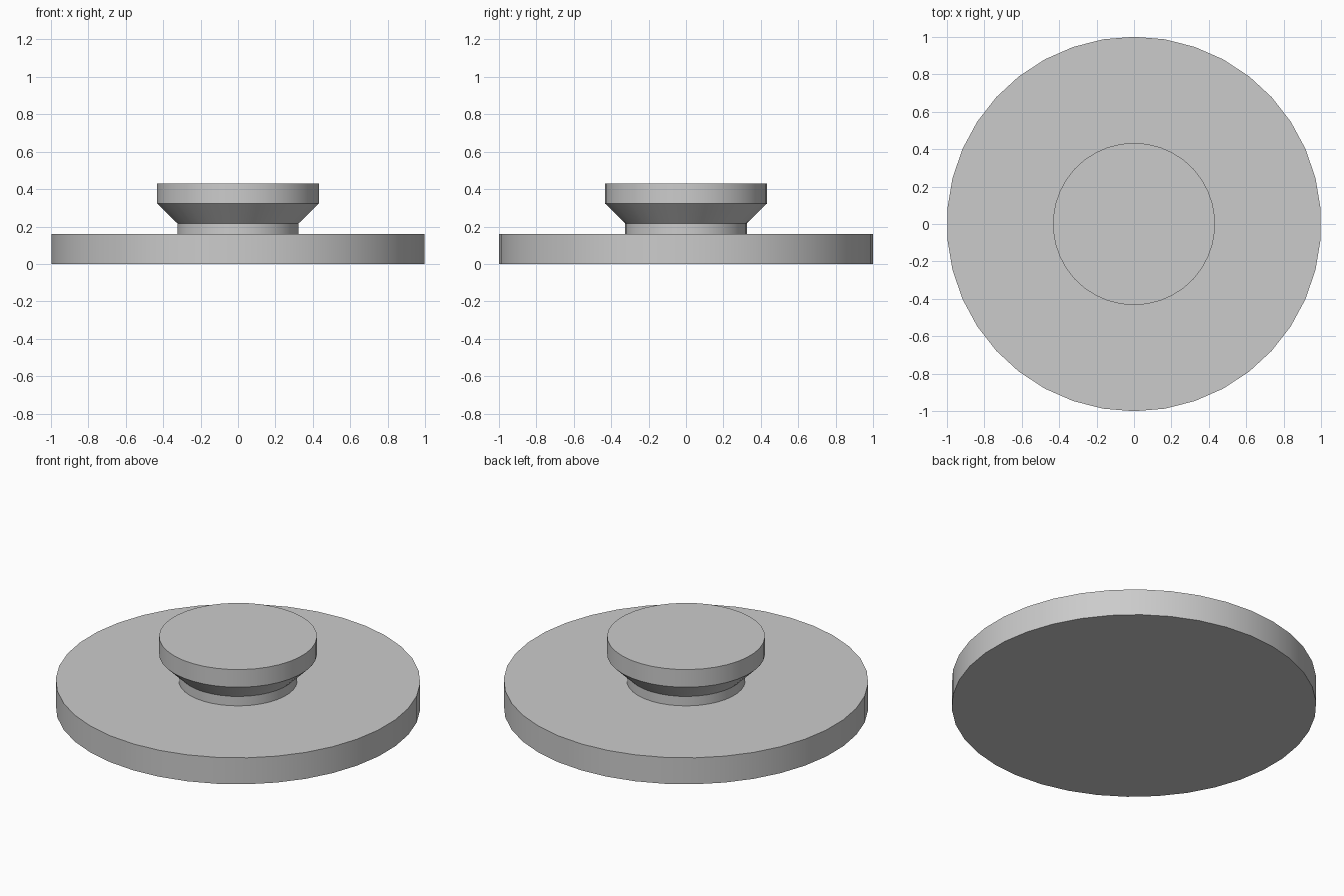
import bpy
import math

SIDES = 38

cube = bpy.data.objects.get("Cube")
if cube:
    bpy.data.objects.remove(cube, do_unlink=True)

grey = bpy.data.materials.new("light_grey")
grey.use_nodes = True
colour = (0.6, 0.6, 0.6, 1)
grey.diffuse_color = colour
grey.node_tree.nodes["Principled BSDF"].inputs["Base Color"].default_value = colour


def turned_part(name, profile):
    """Closed solid turned around z from (radius, height) points, bottom to top."""
    verts = []
    for radius, z in profile:
        for i in range(SIDES):
            a = math.pi / 2 + math.tau * i / SIDES
            verts.append((radius * math.cos(a), radius * math.sin(a), z))
    faces = [tuple(reversed(range(SIDES)))]
    for ring in range(len(profile) - 1):
        low, high = ring * SIDES, (ring + 1) * SIDES
        for i in range(SIDES):
            j = (i + 1) % SIDES
            faces.append((low + i, low + j, high + j, high + i))
    faces.append(tuple(range(len(verts) - SIDES, len(verts))))

    mesh = bpy.data.meshes.new(name)
    mesh.from_pydata(verts, [], faces)
    mesh.materials.append(grey)
    obj = bpy.data.objects.new(name, mesh)
    bpy.context.collection.objects.link(obj)

    bpy.ops.object.select_all(action="DESELECT")
    obj.select_set(True)
    bpy.context.view_layer.objects.active = obj
    bpy.ops.object.shade_smooth_by_angle(angle=math.radians(30))
    return obj


# Wide flat disc
turned_part("base_disc", [(1, 0), (1, 0.16)])

# Narrow neck flaring out to a flat-topped head
turned_part("knob", [(0.325, 0.16), (0.325, 0.217), (0.433, 0.323), (0.433, 0.43)])
